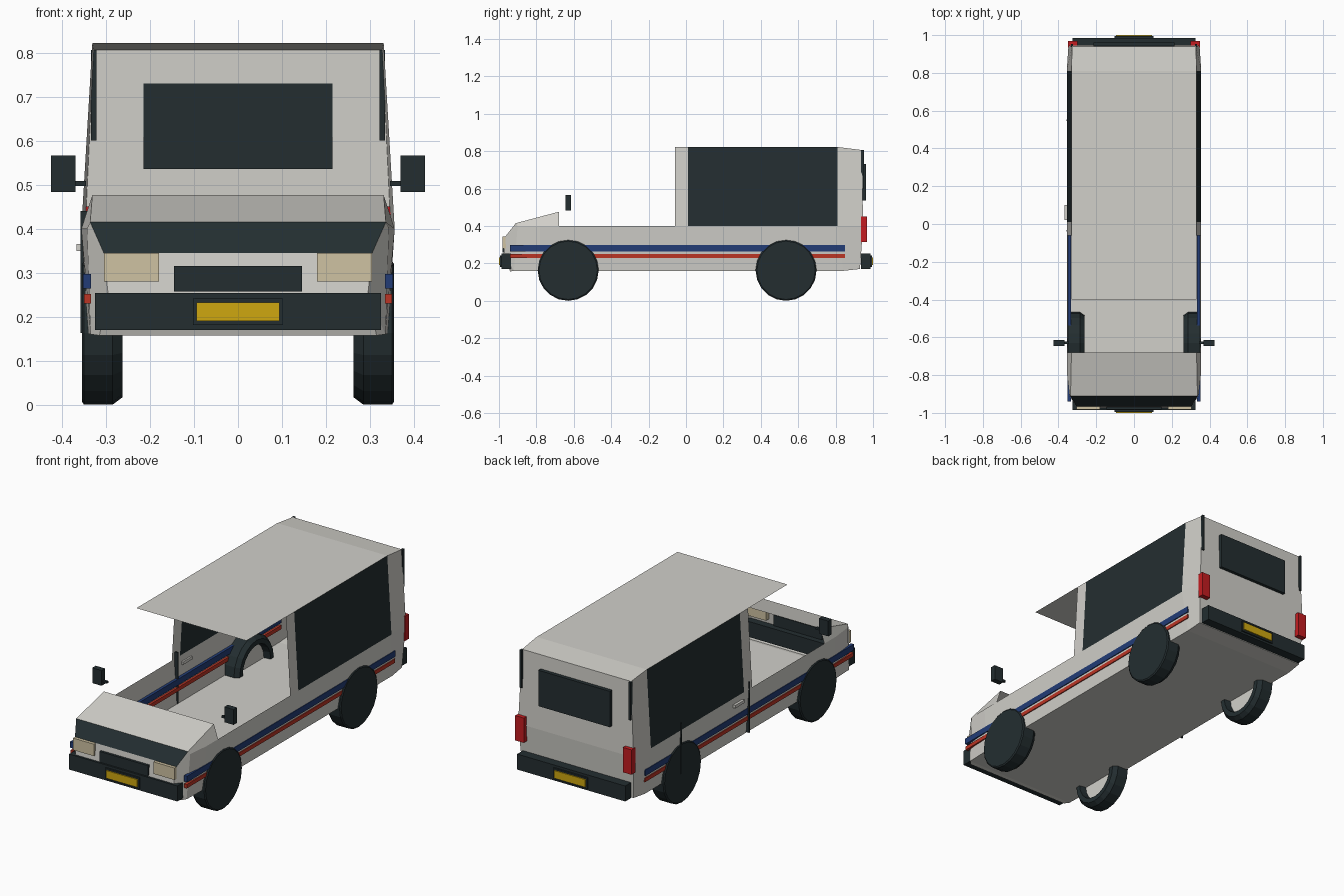
import bpy, bmesh, math
from mathutils import Vector, Matrix

if "Cube" in bpy.data.objects:
    bpy.data.objects.remove(bpy.data.objects["Cube"], do_unlink=True)


def material(name, r, g, b):
    m = bpy.data.materials.new(name)
    m.use_nodes = True
    m.diffuse_color = (r, g, b, 1)
    m.node_tree.nodes["Principled BSDF"].inputs["Base Color"].default_value = (r, g, b, 1)
    return m


PAINT = material("light_grey_paint", .64, .63, .59)
DARK = material("dark_trim", .017, .027, .03)
BLUE = material("blue_stripe", .016, .045, .18)
RED = material("red_stripe", .5, .035, .018)
TAIL = material("tail_light_red", .55, .012, .015)
YELLOW = material("plate_yellow", .62, .39, .005)
LAMP = material("headlight_beige", .62, .54, .36)


def finish(name, bm, mats, mirror):
    mesh = bpy.data.meshes.new(name)
    bmesh.ops.recalc_face_normals(bm, faces=bm.faces)
    bm.to_mesh(mesh)
    bm.free()
    for m in mats:
        mesh.materials.append(m)
    ob = bpy.data.objects.new(name, mesh)
    bpy.context.scene.collection.objects.link(ob)
    if mirror:
        ob.modifiers.new("Mirror", 'MIRROR').use_clip = True
    return ob


def sheet(name, polygons, mat):
    """Thin skin given on the +x half and mirrored."""
    bm = bmesh.new()
    for poly in polygons:
        bm.faces.new([bm.verts.new(p) for p in poly])
    bmesh.ops.remove_doubles(bm, verts=bm.verts, dist=.0005)
    return finish(name, bm, [mat], True)


def box(name, x, y, z, mat, mirror=False):
    bm = bmesh.new()
    bmesh.ops.create_cube(bm, size=1)
    for v in bm.verts:
        v.co = [lo + (hi - lo) * (c + .5) for c, (lo, hi) in zip(v.co, (x, y, z))]
    return finish(name, bm, [mat], mirror)


def middle(p):
    """Same point on the centre line."""
    return (0, p[1], p[2])


def across(a, b):
    """Panel from the centre line out to the edge a-b."""
    return [middle(a), a, b, middle(b)]


# Side walls: bottom, waist and roof edge points along the length
sill = [(.335, -.92, .16), (.34, -.78, .16), (.34, .84, .16), (.335, .93, .17)]
waist = [(.343, -.9, .40), (.356, -.78, .40), (.356, .81, .40), (.347, .947, .40)]
sheet("lower_side", [[sill[i], sill[i + 1], waist[i + 1], waist[i]] for i in range(3)], PAINT)


def upper(y):
    return [(.356, y, .40), (.331, y, .822)]


def wall(y0, y1):
    a, b = upper(y0), upper(y1)
    return [a[0], b[0], b[1], a[1]]


roof_front, roof_bend, roof_back = (.331, -.4, .822), (.331, .81, .822), (.328, .94, .806)
sheet("front_pillar", [wall(-.06, .01)], PAINT)
sheet("side_window", [wall(.01, .81)], DARK)
sheet("rear_pillar", [[waist[2], waist[3], roof_back, roof_bend]], PAINT)

# Roof, floor and rear wall
sheet("roof", [across(roof_front, roof_bend), across(roof_bend, roof_back)], PAINT)
sheet("floor", [across(sill[i], sill[i + 1]) for i in range(3)], PAINT)
sheet("rear_wall", [across(sill[3], waist[3]), across(waist[3], roof_back)], PAINT)

# Nose shell, open towards the cabin
hood_back, hood_front = (.331, -.68, .476), (.336, -.91, .415)
brow, chin, lip = (.305, -.965, .345), (.295, -.975, .25), (.315, -.94, .157)
waist_mid = (.356, -.68, .40)
sheet("hood", [across(hood_back, hood_front)], PAINT)
sheet("hood_side", [[hood_back, hood_front, waist[0], waist[1], waist_mid]], PAINT)
sheet("upper_grille", [across(hood_front, brow)], DARK)
sheet("nose_panel", [across(brow, chin), across(chin, lip), across(lip, sill[0])], PAINT)
sheet("nose_corner", [[hood_front, brow, waist[0]], [brow, chin, sill[0], waist[0]],
                      [chin, lip, sill[0]]], PAINT)

# Front details
box("headlight", (.18, .305), (-.982, -.945), (.28, .345), LAMP, True)
box("lower_grille", (-.145, .145), (-.982, -.96), (.257, .315), DARK)

# Bumpers with number plates at both ends
for end, s in (("front", -1), ("rear", 1)):
    def span(a, b):
        return sorted((s * a, s * b))
    box(end + "_bumper", (-.325, .325), span(.935, .986), (.17, .254), DARK)
    box(end + "_plate_frame", (-.102, .102), span(.98, .994), (.181, .241), DARK)
    box(end + "_plate", (-.094, .094), span(.992, 1), (.19, .232), YELLOW)

# Rear details
box("rear_window", (-.215, .215), (.94, .962), (.535, .73), DARK)
box("tail_light", (.298, .35), (.935, .968), (.315, .45), TAIL, True)
box("rear_door_seal", (.322, .334), (.936, .953), (.6, .806), DARK, True)

# Stripes run through the thin side skin
box("blue_side_stripe", (.334, .352), (-.94, .85), (.264, .297), BLUE, True)
box("red_side_stripe", (.334, .35), (-.94, .85), (.23, .251), RED, True)

# Door mirrors
box("mirror_head", (.369, .425), (-.645, -.615), (.483, .566), DARK, True)
box("mirror_arm", (.345, .37), (-.635, -.622), (.497, .508), DARK, True)

# Sliding door on the right side
for name, y in (("front_door_seam", -.035), ("rear_door_seam", .55)):
    box(name, (-.358, -.335), (y - .004, y + .004), (.163, .44), DARK)
box("sliding_door_handle", (-.367, -.345), (.02, .1), (.349, .365), PAINT)


# Wheels: closed outer face, open inner side with a pale recessed disc
def wheel(name, y, radius=.163):
    profile = [(.355, 0), (.355, .156), (.35, radius), (.285, radius),
               (.262, .146), (.262, .12), (.3, .115), (.3, 0)]
    bm = bmesh.new()
    verts = [bm.verts.new((x, y, radius + r)) for x, r in profile]
    edges = [bm.edges.new(pair) for pair in zip(verts, verts[1:])]
    bmesh.ops.spin(bm, geom=verts + edges, cent=(0, y, radius), axis=(1, 0, 0),
                   angle=math.tau, steps=20)
    bmesh.ops.remove_doubles(bm, verts=bm.verts, dist=.0005)
    for f in bm.faces:
        c = f.calc_center_median()
        if abs(c.x - .3) < .003 and math.hypot(c.y - y, c.z - radius) < .12:
            f.material_index = 1
    finish(name, bm, [DARK, PAINT], True)


wheel("front_wheels", -.63)
wheel("rear_wheels", .535)
